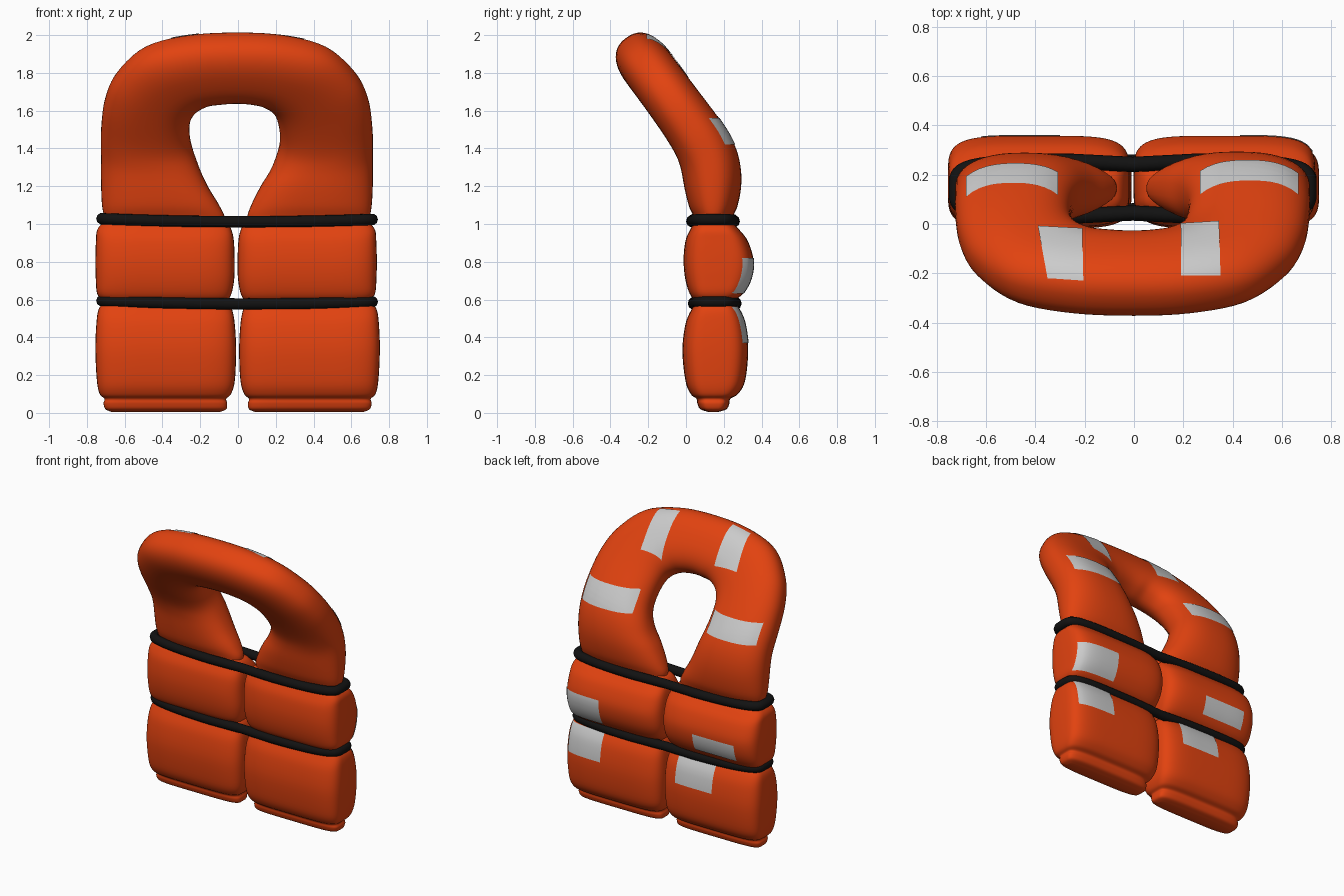
import bpy, bmesh, math
from mathutils import Vector
from mathutils.bvhtree import BVHTree

if "Cube" in bpy.data.objects:
    bpy.data.objects.remove(bpy.data.objects["Cube"])


def material(name, rgb):
    m = bpy.data.materials.new(name)
    m.diffuse_color = (*rgb, 1)
    m.use_nodes = True
    m.node_tree.nodes["Principled BSDF"].inputs["Base Color"].default_value = m.diffuse_color
    return m


ORANGE = material("orange_fabric", (0.76, 0.055, 0.005))
GREY = material("reflective_grey", (0.55, 0.55, 0.55))
BLACK = material("black_webbing", (0.006, 0.006, 0.006))


def finish(bm, name, mat):
    bmesh.ops.recalc_face_normals(bm, faces=bm.faces)
    for f in bm.faces:
        f.smooth = True
    tree = BVHTree.FromBMesh(bm)
    me = bpy.data.meshes.new(name)
    bm.to_mesh(me)
    bm.free()
    me.materials.append(mat)
    bpy.context.collection.objects.link(bpy.data.objects.new(name, me))
    return tree


def superellipse(n, count):
    pts = []
    for i in range(count):
        a = 2 * math.pi * i / count
        c, s = math.cos(a), math.sin(a)
        pts.append((math.copysign(abs(c) ** (2 / n), c),
                    math.copysign(abs(s) ** (2 / n), s)))
    return pts


def resample(rows, steps):
    """Smooth (Catmull-Rom) interpolation of section parameters."""
    out = []
    for i in range(len(rows) - 1):
        a, b, c, d = (rows[max(i - 1, 0)], rows[i], rows[i + 1],
                      rows[min(i + 2, len(rows) - 1)])
        for k in range(steps):
            t = k / steps
            out.append([0.5 * (2 * q + (r - p) * t + (2 * p - 5 * q + 4 * r - s) * t * t
                               + (3 * q - p - 3 * r + s) * t ** 3)
                        for p, q, r, s in zip(a, b, c, d)])
    return out + [list(rows[-1])]


def loft(name, rings):
    bm = bmesh.new()
    vs = [[bm.verts.new(p) for p in ring] for ring in rings]
    n = len(vs[0])
    for a, b in zip(vs, vs[1:]):
        for i in range(n):
            j = (i + 1) % n
            bm.faces.new((a[i], a[j], b[j], b[i]))
    bm.faces.new(vs[0])
    bm.faces.new(vs[-1])
    return finish(bm, name, ORANGE)


# foam blocks: sections are z, inner x, outer x, centre y, half depth
LOWER = [(0.006, 0.09, 0.67, 0.145, 0.03), (0.02, 0.06, 0.70, 0.145, 0.07),
         (0.05, 0.055, 0.71, 0.145, 0.085), (0.075, 0.06, 0.705, 0.145, 0.09),
         (0.10, 0.035, 0.73, 0.15, 0.125), (0.17, 0.015, 0.745, 0.155, 0.158),
         (0.33, 0.008, 0.753, 0.155, 0.174), (0.47, 0.015, 0.748, 0.155, 0.158),
         (0.55, 0.03, 0.735, 0.155, 0.125), (0.59, 0.05, 0.70, 0.15, 0.095),
         (0.61, 0.08, 0.67, 0.15, 0.06)]
MIDDLE = [(0.57, 0.08, 0.67, 0.15, 0.06), (0.59, 0.05, 0.70, 0.15, 0.095),
          (0.63, 0.025, 0.735, 0.16, 0.14), (0.71, 0.01, 0.743, 0.17, 0.174),
          (0.81, 0.008, 0.745, 0.172, 0.185), (0.91, 0.012, 0.742, 0.162, 0.165),
          (0.97, 0.025, 0.735, 0.152, 0.13), (1.01, 0.05, 0.70, 0.145, 0.095),
          (1.03, 0.09, 0.66, 0.145, 0.05)]


def block(name, rows, side, shift):
    rings = []
    for z, x0, x1, y, h in resample(rows, 5):
        rings.append([((x0 + x1) / 2 * side + shift + (x1 - x0) / 2 * u, y + h * v, z)
                      for u, v in superellipse(4.5, 64)])
    return loft(name, rings)


trees = {}
for side, word in ((1, "right"), (-1, "left")):
    trees["lower_" + word] = block("lower_block_" + word, LOWER, side, -0.002)
    trees["middle_" + word] = block("middle_block_" + word, MIDDLE, side, -0.01)


# collar: a flattened tube swept round the neck and leaned forward
def lean(z):
    return 0.145 - 0.74 * 0.06 * math.log(1 + math.exp((z - 1.36) / 0.06))


# inner x, inner z, outer x, outer z, half thickness
COLLAR = [(-0.09, 0.96, -0.68, 0.96, 0.08), (-0.07, 1.03, -0.705, 1.03, 0.10),
          (-0.10, 1.10, -0.72, 1.10, 0.13), (-0.16, 1.20, -0.725, 1.22, 0.148),
          (-0.21, 1.31, -0.725, 1.36, 0.152), (-0.25, 1.43, -0.725, 1.50, 0.145),
          (-0.255, 1.54, -0.705, 1.65, 0.142), (-0.22, 1.61, -0.645, 1.78, 0.14),
          (-0.15, 1.65, -0.50, 1.91, 0.14), (-0.08, 1.66, -0.27, 1.97, 0.14),
          (-0.01, 1.665, 0.0, 1.985, 0.14),
          (0.06, 1.66, 0.25, 1.97, 0.14), (0.125, 1.645, 0.475, 1.91, 0.14),
          (0.185, 1.605, 0.625, 1.78, 0.14), (0.215, 1.53, 0.69, 1.65, 0.142),
          (0.22, 1.42, 0.712, 1.50, 0.148), (0.18, 1.30, 0.714, 1.36, 0.156),
          (0.12, 1.20, 0.714, 1.22, 0.152), (0.07, 1.10, 0.708, 1.10, 0.13),
          (0.05, 1.03, 0.695, 1.03, 0.10), (0.08, 0.96, 0.67, 0.96, 0.08)]
rings = []
for xi, zi, xo, zo, t in resample(COLLAR, 5):
    ring = []
    for u, v in superellipse(2.4, 48):
        x = (xi + xo) / 2 + (xo - xi) / 2 * u
        z = (zi + zo) / 2 + (zo - zi) / 2 * u
        slope = (lean(z + 0.01) - lean(z - 0.01)) / 0.02
        normal = Vector((0, 1, -slope)).normalized()
        ring.append(Vector((x, lean(z), z)) + normal * t * v)
    rings.append(ring)
trees["collar"] = loft("collar", rings)


# straps: closed webbing loops around the pinched seams
def strap(name, z0, y0, tilt):
    cu = bpy.data.curves.new(name, "CURVE")
    cu.dimensions = "3D"
    cu.bevel_depth = 0.031
    cu.bevel_resolution = 3
    sp = cu.splines.new("POLY")
    pts = superellipse(4.5, 72)
    sp.points.add(len(pts) - 1)
    sp.use_cyclic_u = True
    for p, (u, v) in zip(sp.points, pts):
        dip = 1 - 0.12 * math.exp(-(u / 0.2) ** 2)
        p.co = (-0.005 + 0.715 * u, y0 + 0.112 * v * dip,
                z0 + 0.014 * u * u - tilt * u, 1)
    cu.materials.append(BLACK)
    bpy.context.collection.objects.link(bpy.data.objects.new(name, cu))


strap("upper_strap", 1.012, 0.143, 0.002)
strap("lower_strap", 0.577, 0.152, 0.003)


# reflective patches: small grids projected on the padding
def patch(name, target, corners, from_top=False):
    a, b, c, d = [Vector(p) for p in corners]
    tree, n = trees[target], 14
    bm = bmesh.new()
    grid = {}
    for i in range(n + 1):
        for j in range(n + 1):
            s, t = i / n, j / n
            p = a.lerp(b, s).lerp(d.lerp(c, s), t)
            origin = (p.x, p.y, 4) if from_top else (p.x, 4, p.y)
            hit, nor, _, _ = tree.ray_cast(
                Vector(origin), Vector((0, 0, -1) if from_top else (0, -1, 0)))
            if hit:
                grid[i, j] = bm.verts.new(hit + nor * 0.004)
    for i in range(n):
        for j in range(n):
            q = [grid.get(k) for k in ((i, j), (i + 1, j), (i + 1, j + 1), (i, j + 1))]
            if all(q):
                bm.faces.new(q)
    finish(bm, name, GREY)


def rect(x0, x1, z0, z1):
    return (x0, z0), (x1, z0), (x1, z1), (x0, z1)


patch("collar_top_patch_left", "collar",
      ((-0.35, -0.22), (-0.205, -0.23), (-0.21, -0.02), (-0.39, -0.01)), True)
patch("collar_top_patch_right", "collar",
      ((0.19, -0.21), (0.35, -0.21), (0.345, 0.01), (0.19, 0.0)), True)
patch("collar_side_patch_left", "collar", rect(-0.68, -0.31, 1.44, 1.57))
patch("collar_side_patch_right", "collar", rect(0.27, 0.665, 1.42, 1.56))
patch("middle_patch_left", "middle_left", rect(-0.62, -0.30, 0.66, 0.78))
patch("middle_patch_right", "middle_right", rect(0.43, 0.72, 0.635, 0.82))
patch("lower_patch_left", "lower_left", rect(-0.43, -0.14, 0.38, 0.56))
patch("lower_patch_right", "lower_right", rect(0.44, 0.71, 0.37, 0.56))
